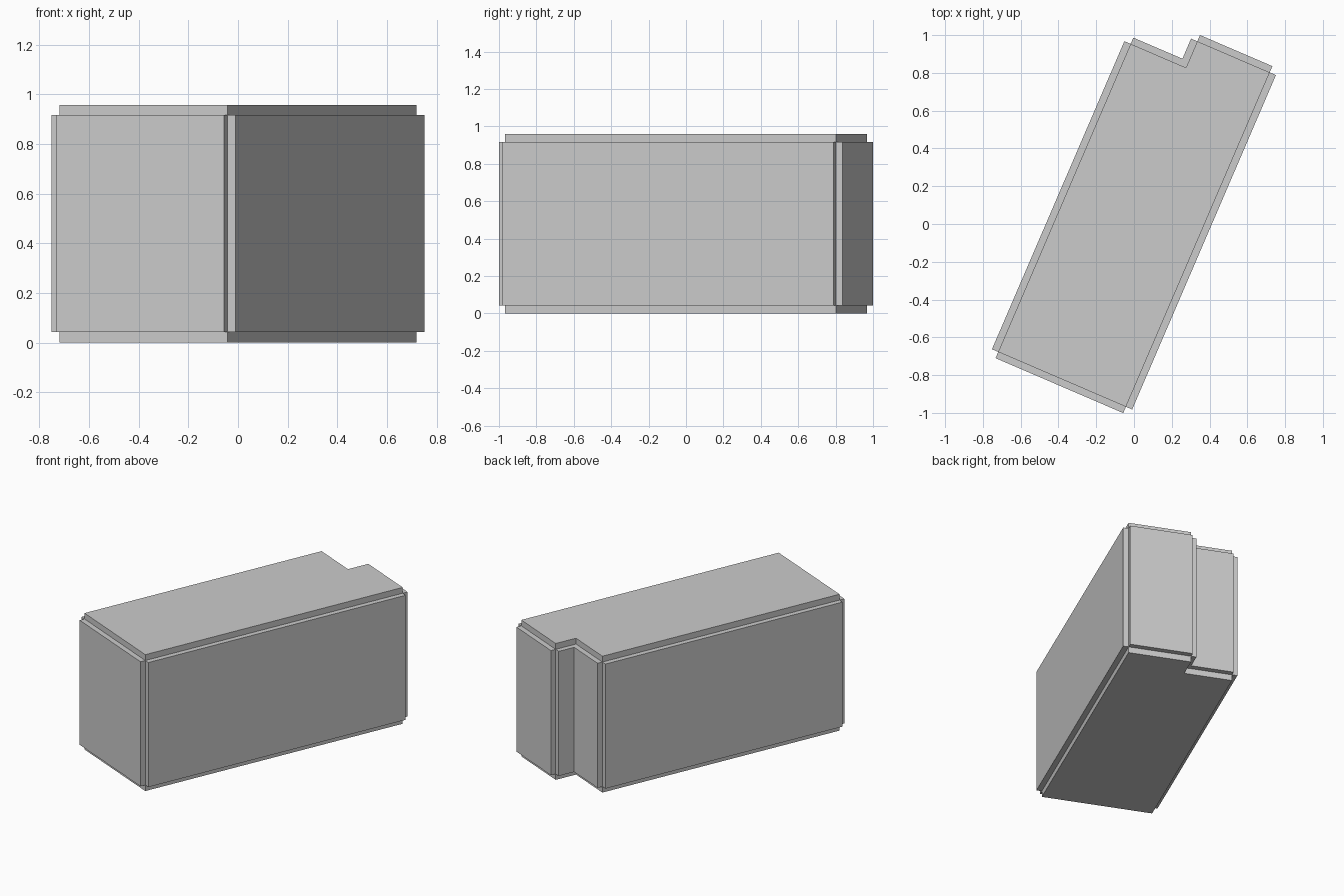
import bpy, bmesh
from mathutils import Vector

if "Cube" in bpy.data.objects:
    bpy.data.objects.remove(bpy.data.objects["Cube"])

LONG = Vector((0.395, 0.9187)).normalized()   # direction of the long side
SIDE = Vector((LONG.y, -LONG.x))
T = 0.036                                     # wall thickness
Z0, Z1, TOP = 0.042, 0.917, 0.958


def prism(name, outline, z0, z1):
    """Closed slab from a flat outline."""
    bm = bmesh.new()
    base = bm.faces.new([bm.verts.new((p.x, p.y, z0)) for p in outline])
    ext = bmesh.ops.extrude_face_region(bm, geom=[base], use_keep_orig=True)
    verts = [g for g in ext["geom"] if isinstance(g, bmesh.types.BMVert)]
    bmesh.ops.translate(bm, verts=verts, vec=(0, 0, z1 - z0))
    bmesh.ops.recalc_face_normals(bm, faces=bm.faces)
    mesh = bpy.data.meshes.new(name)
    bm.to_mesh(mesh)
    bm.free()
    ob = bpy.data.objects.new(name, mesh)
    bpy.context.collection.objects.link(ob)


# Notched footprint, counter-clockwise: (across, along)
plan = [(-0.393, -0.906), (0.343, -0.906), (0.343, 1.021),
        (-0.074, 1.021), (-0.074, 0.869), (-0.393, 0.869)]
corners = [SIDE * v + LONG * u for v, u in plan]

# Floor and ceiling slabs
prism("floor", corners, 0, Z0)
prism("ceiling", corners, Z1, TOP)

# One wall slab outside every edge, leaving open notches at the corners
names = ["front_wall", "right_wall", "back_wall",
         "notch_side_wall", "notch_back_wall", "left_wall"]
for i, name in enumerate(names):
    a, b = corners[i], corners[(i + 1) % len(corners)]
    d = (b - a).normalized()
    out = Vector((d.y, -d.x)) * T
    prism(name, [a, a + out, b + out, b], Z0, Z1)
